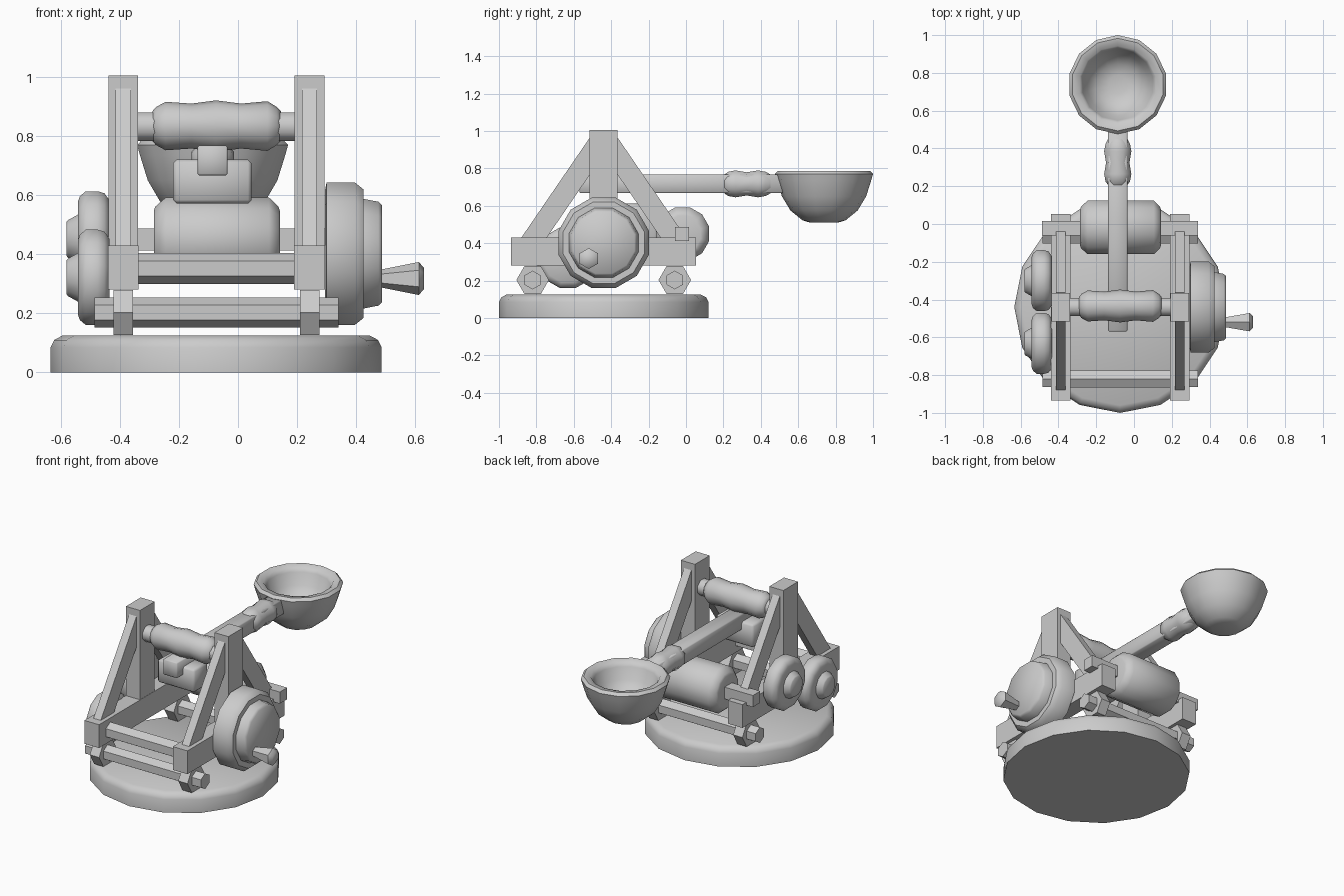
import bpy, bmesh, math
from mathutils import Vector, Matrix

if "Cube" in bpy.data.objects:
    bpy.data.objects.remove(bpy.data.objects["Cube"])


def finish(name, bm, angle=50):
    bmesh.ops.recalc_face_normals(bm, faces=bm.faces)
    me = bpy.data.meshes.new(name)
    bm.to_mesh(me)
    bm.free()
    ob = bpy.data.objects.new(name, me)
    bpy.context.collection.objects.link(ob)
    bpy.ops.object.select_all(action='DESELECT')
    ob.select_set(True)
    bpy.context.view_layer.objects.active = ob
    bpy.ops.object.shade_smooth_by_angle(angle=math.radians(angle))
    return ob


def lathe(name, axis, center, profile, n=12, phase=0.0):
    """Revolve (position along axis, radius) pairs; both ends are capped."""
    bm = bmesh.new()
    rings = []
    for p, r in profile:
        ring = []
        for i in range(n):
            a = math.radians(phase) + 2 * math.pi * i / n
            u, v = r * math.cos(a), r * math.sin(a)
            co = {'X': (p, u, v), 'Y': (u, p, v), 'Z': (u, v, p)}[axis]
            ring.append(bm.verts.new(Vector(co) + Vector(center)))
        rings.append(ring)
    for a, b in zip(rings, rings[1:]):
        for i in range(n):
            j = (i + 1) % n
            bm.faces.new((a[i], a[j], b[j], b[i]))
    bm.faces.new(rings[0])
    bm.faces.new(rings[-1])
    return finish(name, bm)


def box(name, lo, hi, bevel=0.0, rot_x=0.0):
    lo, hi = Vector(lo), Vector(hi)
    bm = bmesh.new()
    bmesh.ops.create_cube(bm, size=1)
    m = (Matrix.Translation((lo + hi) / 2) @ Matrix.Rotation(rot_x, 4, 'X')
         @ Matrix.Diagonal((*(hi - lo), 1)))
    bmesh.ops.transform(bm, matrix=m, verts=bm.verts)
    if bevel:
        bmesh.ops.bevel(bm, geom=bm.edges[:], offset=bevel, segments=1, affect='EDGES')
    return finish(name, bm)


CX, CY = -0.074, -0.44

# Round base
lathe("base", 'Z', (CX, CY, 0),
      [(0, .56), (.085, .56), (.11, .548), (.125, .52)], 16)

# Two side frames: beam, post, braces, feet
for side, x in (("left", -.388), ("right", .242)):
    box(side + "_beam", (x - .052, -.935, .28), (x + .052, .053, .43))
    box(side + "_post", (x - .05, CY - .075, .3), (x + .05, CY + .075, 1.005))
    for end, s in (("front", -1), ("back", 1)):
        top, bot = Vector((x, CY + s * .03, .93)), Vector((x, CY + s * .42, .36))
        mid, d = (top + bot) / 2, bot - top
        half = Vector((.026, .056, d.length / 2))
        box(f"{side}_{end}_brace", mid - half, mid + half,
            rot_x=s * math.atan2(abs(d.y), abs(d.z)))
        lathe(f"{side}_{end}_foot", 'X', (x, CY + s * .38, .203),
              [(-.033, .087), (.033, .087)], 6)

# Lower rods and front cross beam
for end, y in (("front", -.82), ("back", -.06)):
    lathe(end + "_rod", 'X', (0, y, .203), [(-.485, .05), (.34, .05)], 6, 30)
lathe("front_cross_beam", 'X', (0, -.82, .352), [(-.38, .052), (.24, .052)], 6, 30)

# Winding drum and its axle at the back
box("drum_axle", (-.487, -.06, .412), (.34, .015, .487))
lathe("drum", 'X', (0, -.018, .45),
      [(-.285, .1), (-.28, .115), (-.245, .147), (.105, .147), (.137, .115), (.142, .1)], 12, 15)

# Padded crossbar between the posts
lathe("crossbar", 'X', (0, CY, .832), [(-.38, .052), (.24, .052)], 8, 22.5)
lathe("crossbar_grip", 'X', (0, -.434, .834),
      [(-.29, .05), (-.278, .064), (-.245, .082), (-.157, .076), (-.074, .087),
       (.01, .076), (.1, .084), (.132, .064), (.145, .05)], 12)

# Throwing arm, counterweight and arm grip
box("throwing_arm", (-.137, -.57, .667), (-.035, .52, .768), .006)
box("counterweight", (-.22, -.51, .572), (.046, -.37, .72), .012)
lathe("arm_grip", 'Y', (-.086, 0, .717),
      [(.2, .05), (.225, .07), (.265, .078), (.325, .067), (.385, .078), (.425, .07), (.46, .05)], 8, 22.5)

# Bowl, outside then inside
lathe("bowl", 'Z', (-.086, .738, 0),
      [(.51, .075), (.522, .115), (.575, .18), (.65, .225), (.735, .252), (.77, .262), (.787, .245),
       (.78, .205), (.755, .19), (.68, .165), (.625, .11), (.61, .05)], 14, 90)

# Large wheel with crank handle on the right
lathe("large_wheel", 'X', (0, CY, .402),
      [(.295, .225), (.3, .25), (.395, .25), (.425, .225), (.425, .192), (.475, .182), (.488, .17)], 12, 15)
lathe("crank_handle", 'X', (0, -.52, .318),
      [(.47, .028), (.488, .031), (.612, .056), (.63, .035)], 6, 30)

# Two small wheels on the left
for name, y, z in (("front_small_wheel", -.632, .322), ("back_small_wheel", -.3, .452)):
    lathe(name, 'X', (0, y, z),
          [(-.435, .135), (-.452, .16), (-.475, .167), (-.515, .167), (-.535, .15), (-.542, .13),
           (-.542, .085), (-.575, .066), (-.58, .06)], 12, 15)
